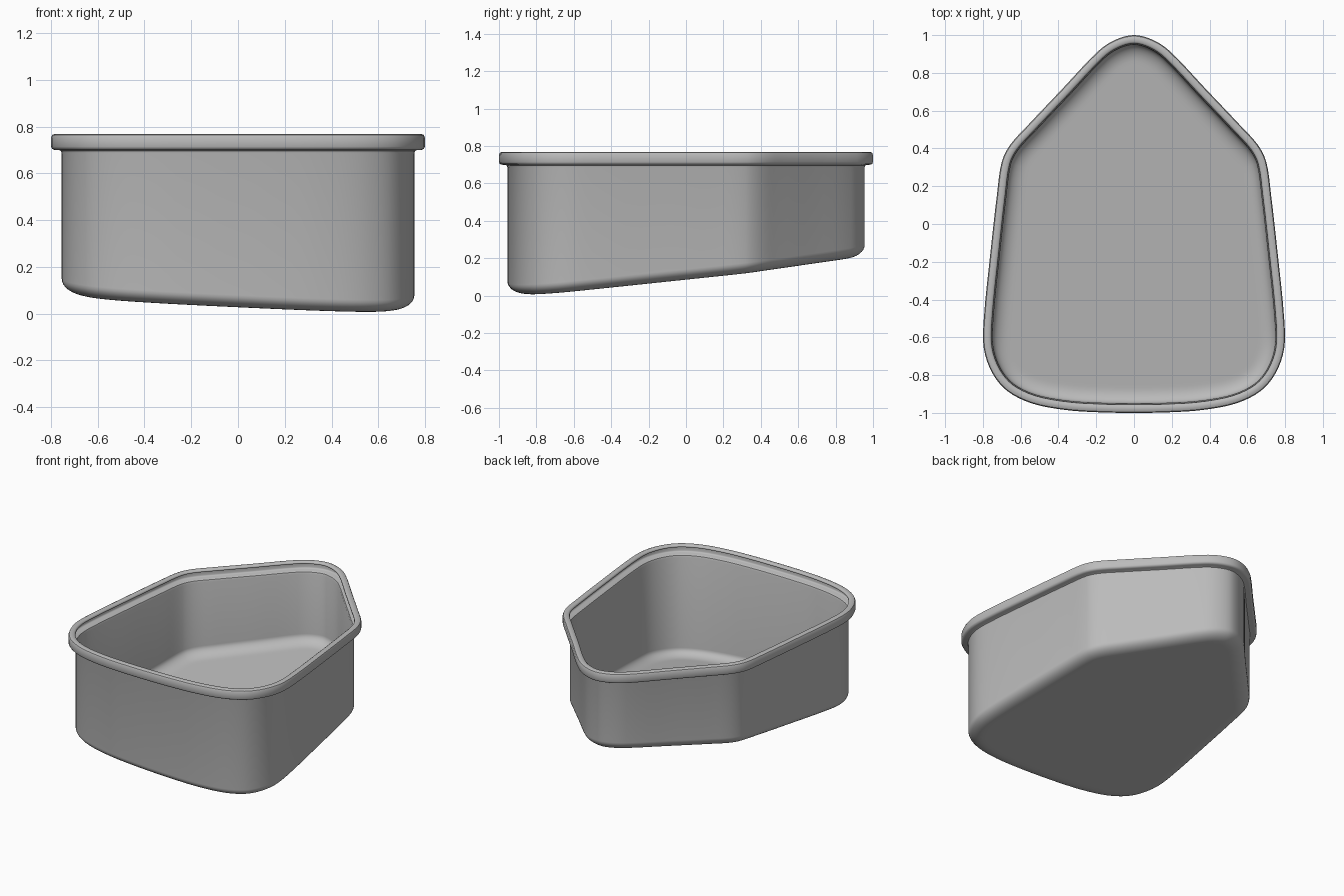
import bpy, bmesh, math
from mathutils import Vector

cube = bpy.data.objects.get("Cube")
if cube:
    bpy.data.objects.remove(cube, do_unlink=True)

# Plain grey material
grey = bpy.data.materials.new("grey")
grey.use_nodes = True
COLOUR = (0.5, 0.5, 0.5, 1)
grey.diffuse_color = COLOUR
grey.node_tree.nodes["Principled BSDF"].inputs["Base Color"].default_value = COLOUR

# Half outline of the rim, from the pointed back round to the front middle
HALF = [(0, 1), (.10, .975), (.19, .915), (.38, .715), (.56, .525), (.655, .42),
        (.70, .33), (.725, .16), (.76, -.15), (.795, -.5), (.795, -.66),
        (.75, -.79), (.67, -.885), (.54, -.95), (.36, -.985), (.18, -.997), (0, -1)]
STEPS = 4


def closed_spline(points, steps):
    """Smooth closed curve through the points."""
    n, out = len(points), []
    for i in range(n):
        a, b, c, d = (Vector(points[(i + k) % n]) for k in (-1, 0, 1, 2))
        length = (c - b).length
        m0 = (c - a) / ((c - b).length + (b - a).length) * length
        m1 = (d - b) / ((d - c).length + (c - b).length) * length
        for s in range(steps):
            t = s / steps
            u = 1 - t
            out.append(b * (u * u * (1 + 2 * t)) + m0 * (t * u * u)
                       + c * (t * t * (3 - 2 * t)) - m1 * (t * t * u))
    return out


outline = closed_spline(HALF + [(-x, y) for x, y in HALF[-2:0:-1]], STEPS)
count = len(outline)
inward = []
for i in range(count):
    t = (outline[(i + 1) % count] - outline[i - 1]).normalized()
    inward.append(Vector((t.y, -t.x)))


def floor_z(p):
    """Sloping floor, lowest at the front left corner."""
    return .114 - .047 * p.x + .1 * p.y


# Rolled rim section: (inset from the outline, height)
RIM = [(.045, .755), (.043, .763), (.035, .769), (.016, .769), (.005, .764),
       (0, .752), (0, .714), (.004, .705), (.014, .70), (.034, .699),
       (.042, .695), (.045, .685)]
WALL, FILLET, DEPTH = .045, .09, .06

bm = bmesh.new()
rings = []


def add_ring(inset, height):
    ring = []
    for p, n in zip(outline, inward):
        q = p + n * inset
        ring.append(bm.verts.new((q.x, q.y, height(q))))
    rings.append(ring)


for inset, z in RIM:
    add_ring(inset, lambda q, z=z: z)
# Wall, then a rounded turn into the floor
for k in range(9):
    a = k / 8 * math.pi / 2
    add_ring(WALL + FILLET * (1 - math.cos(a)),
             lambda q, a=a: floor_z(q) + DEPTH * (1 - math.sin(a)))
add_ring(WALL + FILLET + .02, floor_z)

for top, low in zip(rings, rings[1:]):
    for i in range(count):
        j = (i + 1) % count
        bm.faces.new((top[i], top[j], low[j], low[i]))
bm.faces.new(rings[-1])
bmesh.ops.recalc_face_normals(bm, faces=bm.faces)
floor = max(bm.faces, key=lambda f: len(f.verts))
floor.normal_update()
if floor.normal.z > 0:
    bmesh.ops.reverse_faces(bm, faces=bm.faces)

mesh = bpy.data.meshes.new("basin")
bm.to_mesh(mesh)
bm.free()
mesh.materials.append(grey)
basin = bpy.data.objects.new("basin", mesh)
bpy.context.collection.objects.link(basin)
bpy.context.view_layer.objects.active = basin
basin.select_set(True)
bpy.ops.object.shade_smooth_by_angle(angle=math.radians(40))

# Thin sheet thickness, grown inward
sheet = basin.modifiers.new("sheet", "SOLIDIFY")
sheet.thickness = .006
sheet.offset = -1
